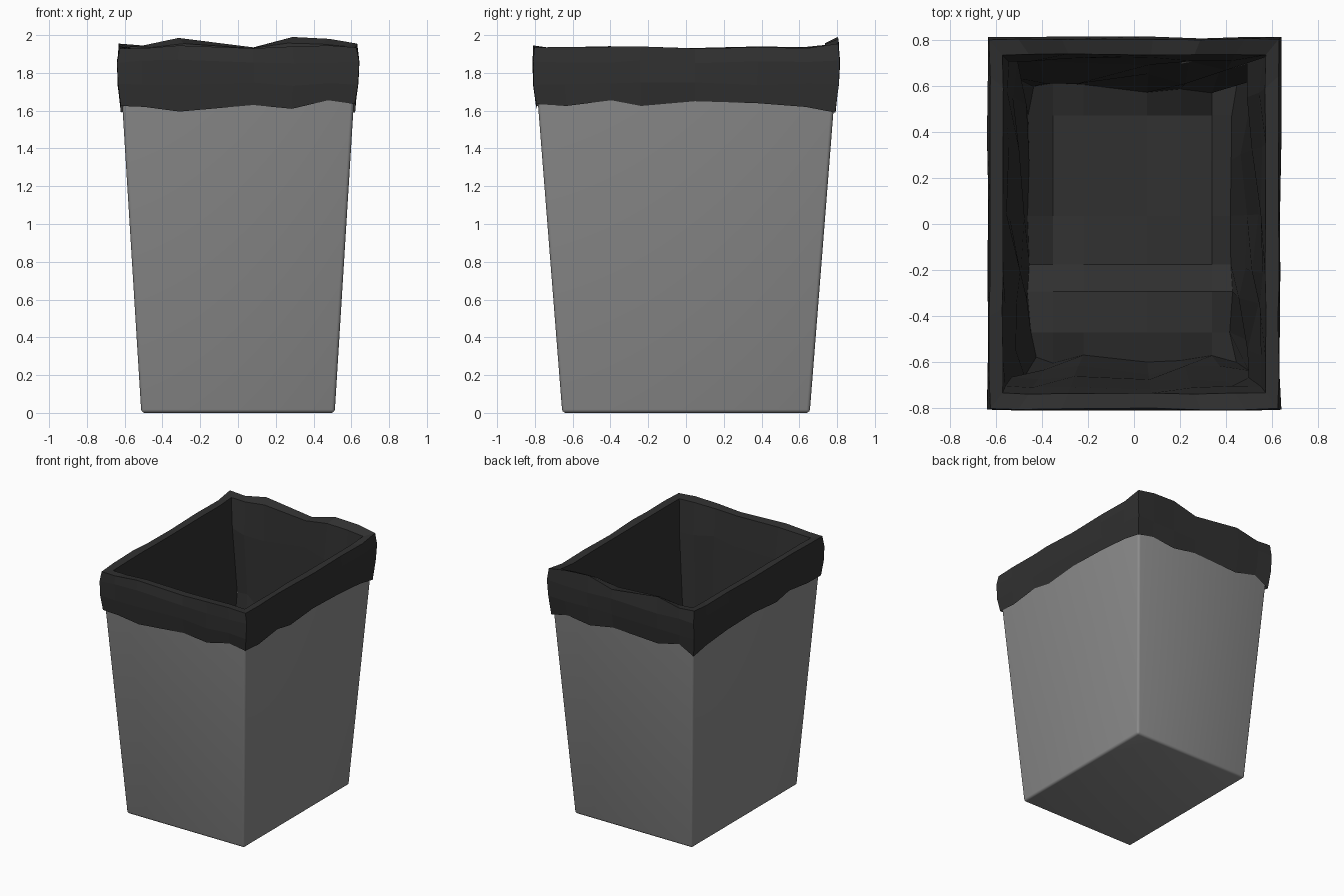
import bpy, bmesh, random

if "Cube" in bpy.data.objects:
    bpy.data.objects.remove(bpy.data.objects["Cube"])
random.seed(4)


def finish(name, bm):
    bmesh.ops.recalc_face_normals(bm, faces=bm.faces)
    mesh = bpy.data.meshes.new(name)
    bm.to_mesh(mesh)
    bm.free()
    ob = bpy.data.objects.new(name, mesh)
    bpy.context.collection.objects.link(ob)
    return ob


def bridge(bm, a, b):
    n = len(a)
    for i in range(n):
        bm.faces.new((a[i], a[(i + 1) % n], b[(i + 1) % n], b[i]))


# Tapered bin: outer wall, rim, inner wall
bm = bmesh.new()
loops = [[bm.verts.new((sx * hx, sy * hy, z)) for sx, sy in ((-1, -1), (1, -1), (1, 1), (-1, 1))]
         for hx, hy, z in ((.512, .655, 0), (.628, .803, 1.88), (.59, .765, 1.88), (.482, .625, .04))]
for a, b in zip(loops, loops[1:]):
    bridge(bm, a, b)
bm.faces.new(loops[0])
bm.faces.new(loops[-1])
outer = set(loops[0] + loops[1])
edges = [e for e in bm.edges if all(v in outer for v in e.verts)
         and not all(v in loops[1] for v in e.verts)]
bmesh.ops.bevel(bm, geom=edges, offset=.018, segments=3, profile=.5, affect='EDGES')
body = finish("bin_body", bm)
bpy.context.view_layer.objects.active = body
body.select_set(True)
bpy.ops.object.shade_smooth_by_angle()

# Bin liner: rectangular loops with uneven stations along each side
XS = [-1, -.8, -.5, .13, .46, .77, 1]
YS = [-1, -.8, -.5, -.3, .06, .47, .8, 1]
nx, ny = len(XS) - 1, len(YS) - 1
ring = ([(i, 0) for i in range(nx)] + [(nx, j) for j in range(ny)]
        + [(i, ny) for i in range(nx, 0, -1)] + [(0, j) for j in range(ny, 0, -1)])
HEM_X = [1.625, 1.62, 1.595, 1.63, 1.61, 1.655, 1.635]
HEM_Y = [1.64, 1.625, 1.655, 1.625, 1.65, 1.64, 1.62, 1.59]
TOP_BACK = [1.955, 1.945, 1.985, 1.935, 1.99, 1.98, 1.955]
TOP_FRONT = [1.93, 1.93, 1.945, 1.93, 1.94, 1.945, 1.935]


def hem(i, j):
    if j == 0:
        return HEM_X[i]
    return HEM_Y[j] if i in (0, nx) else HEM_X[nx - i]


def top(i, j):
    if j == ny:
        return TOP_BACK[i]
    return TOP_FRONT[i] if j == 0 else 1.935 + random.uniform(-.006, .008)


def loop(bm, hx, hy, height, jitter, jz):
    r = random.uniform
    out = []
    for i, j in ring:
        dx = r(-jitter, jitter) if i in (0, nx) else 0
        dy = r(-jitter, jitter) if j in (0, ny) else 0
        z = height(i, j) if callable(height) else height
        out.append(bm.verts.new((XS[i] * hx + dx, YS[j] * hy + dy, z + r(-jz, jz))))
    return out


bm = bmesh.new()
specs = [(.620, .791, hem, .002, 0),
         (.634, .806, 1.74, .004, .01),
         (.638, .812, 1.86, .005, .01),
         (.629, .805, top, .004, 0),
         (.572, .738, lambda i, j: 1.93 + .5 * (top(i, j) - 1.935), .003, 0),
         (.555, .715, 1.70, .012, .03),
         (.52, .69, 1.15, .03, .08),
         (.485, .645, .55, .035, .08),
         (.44, .59, .13, .025, .02)]
loops = [loop(bm, *s) for s in specs]
for a, b in zip(loops, loops[1:]):
    bridge(bm, a, b)

# Crumpled liner floor, with one low step near the front
grid = dict(zip(ring, loops[-1]))
for i in range(1, nx):
    for j in range(1, ny):
        z = (.17 if j <= 2 else .07) + random.uniform(-.012, .012)
        grid[i, j] = bm.verts.new((XS[i] * .44, YS[j] * .59, z))
for i in range(nx):
    for j in range(ny):
        bm.faces.new((grid[i, j], grid[i + 1, j], grid[i + 1, j + 1], grid[i, j + 1]))
liner = finish("bin_liner", bm)
mat = bpy.data.materials.new("dark_plastic")
mat.diffuse_color = (.03, .03, .03, 1)
mat.use_nodes = True
mat.node_tree.nodes["Principled BSDF"].inputs["Base Color"].default_value = mat.diffuse_color
liner.data.materials.append(mat)
grey = bpy.data.materials.new("grey_plastic")
grey.diffuse_color = (.26, .26, .26, 1)
grey.use_nodes = True
grey.node_tree.nodes["Principled BSDF"].inputs["Base Color"].default_value = grey.diffuse_color
body.data.materials.append(grey)
